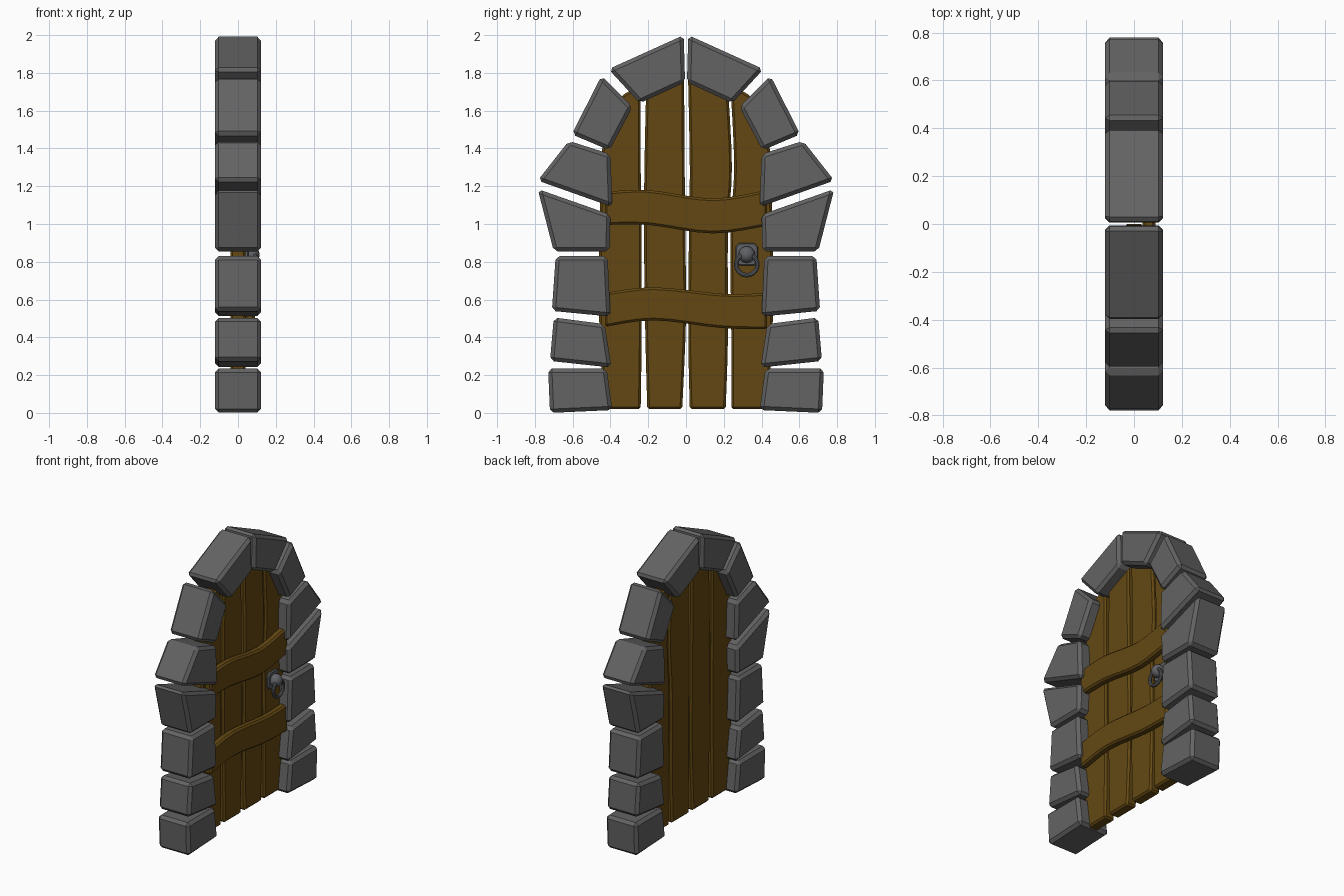
import bpy, bmesh, math
from mathutils import Matrix

if "Cube" in bpy.data.objects:
    bpy.data.objects.remove(bpy.data.objects["Cube"])


def material(name, rgb):
    m = bpy.data.materials.new(name)
    m.diffuse_color = (*rgb, 1)
    m.use_nodes = True
    m.node_tree.nodes["Principled BSDF"].inputs["Base Color"].default_value = m.diffuse_color
    return m


STONE = material("stone grey", (0.125, 0.125, 0.125))
WOOD = material("wood brown", (0.125, 0.064, 0.006))
IRON = material("iron grey", (0.115, 0.12, 0.13))


def prism(name, outline, x0, x1, mat, bevel):
    """Extrude a (y, z) outline from x0 to x1 and chamfer its sharp edges."""
    bm = bmesh.new()
    face = bm.faces.new([bm.verts.new((x0, y, z)) for y, z in outline])
    ext = bmesh.ops.extrude_face_region(bm, geom=[face])
    moved = [v for v in ext["geom"] if isinstance(v, bmesh.types.BMVert)]
    bmesh.ops.translate(bm, verts=moved, vec=(x1 - x0, 0, 0))
    bmesh.ops.recalc_face_normals(bm, faces=bm.faces)
    sharp = [e for e in bm.edges if e.calc_face_angle(0) > math.radians(30)]
    bmesh.ops.bevel(bm, geom=sharp, offset=bevel, offset_type='OFFSET',
                    segments=1, profile=0.5, affect='EDGES')
    bmesh.ops.recalc_face_normals(bm, faces=bm.faces)
    me = bpy.data.meshes.new(name)
    bm.to_mesh(me)
    bm.free()
    me.materials.append(mat)
    ob = bpy.data.objects.new(name, me)
    bpy.context.collection.objects.link(ob)
    return ob


def smooth_line(pts, steps=4):
    """Catmull-Rom resample of a short point list."""
    out = []
    for i in range(len(pts) - 1):
        p0, p1, p2 = pts[max(i - 1, 0)], pts[i], pts[i + 1]
        p3 = pts[min(i + 2, len(pts) - 1)]
        for s in range(steps):
            t = s / steps
            out.append(tuple(0.5 * (2 * b + (c - a) * t + (2 * a - 5 * b + 4 * c - d) * t * t
                                    + (3 * b - a - 3 * c + d) * t ** 3)
                             for a, b, c, d in zip(p0, p1, p2, p3)))
    return out + [pts[-1]]


# Arch stones, listed top to bottom, mirrored across y
stones = [
    [(0.012, 2.0), (0.41, 1.82), (0.245, 1.64), (0.005, 1.75)],
    [(0.447, 1.785), (0.605, 1.475), (0.405, 1.39), (0.283, 1.62)],
    [(0.62, 1.44), (0.785, 1.23), (0.39, 1.09), (0.40, 1.37)],
    [(0.785, 1.185), (0.70, 0.855), (0.405, 0.855), (0.40, 1.05)],
    [(0.415, 0.83), (0.69, 0.83), (0.71, 0.54), (0.40, 0.51)],
    [(0.43, 0.47), (0.70, 0.505), (0.72, 0.275), (0.395, 0.24)],
    [(0.42, 0.235), (0.73, 0.235), (0.72, 0.0), (0.39, 0.015)],
]
for i, quad in enumerate(stones):
    for side, label in ((1, "right"), (-1, "left")):
        prism(f"arch_stone_{label}_{i + 1}", [(side * y, z) for y, z in quad],
              -0.122, 0.122, STONE, 0.02)

# Door planks: left edge going up, right edge going up
planks = [
    ([(-0.43, 0.02), (-0.46, 0.5), (-0.455, 1.1), (-0.44, 1.42), (-0.34, 1.68)],
     [(-0.24, 0.02), (-0.235, 0.4), (-0.235, 1.0), (-0.24, 1.3), (-0.24, 1.74)]),
    ([(-0.205, 0.02), (-0.215, 0.4), (-0.222, 0.9), (-0.22, 1.3), (-0.21, 1.76)],
     [(-0.02, 0.02), (0.0, 0.5), (-0.003, 0.9), (-0.008, 1.4), (-0.01, 1.82)]),
    ([(0.02, 0.02), (0.012, 0.4), (0.015, 0.9), (0.02, 1.3), (0.01, 1.82)],
     [(0.21, 0.02), (0.222, 0.4), (0.222, 0.95), (0.243, 1.3), (0.22, 1.76)]),
    ([(0.24, 0.02), (0.24, 0.4), (0.235, 0.95), (0.255, 1.3), (0.235, 1.74)],
     [(0.43, 0.02), (0.46, 0.5), (0.455, 1.1), (0.44, 1.42), (0.34, 1.68)]),
]
for i, (left, right) in enumerate(planks):
    outline = smooth_line(left) + smooth_line(right)[::-1]
    prism(f"door_plank_{i + 1}", outline, -0.04, 0.04, WOOD, 0.012)

# Wavy cross bars on the +x side
bars = [
    ("upper_bar", [(-0.43, 1.17), (-0.2, 1.18), (0.14, 1.135), (0.43, 1.18)],
     [(-0.43, 0.995), (-0.2, 0.995), (0.14, 0.95), (0.43, 0.99)]),
    ("lower_bar", [(-0.43, 0.635), (-0.17, 0.665), (0.2, 0.63), (0.43, 0.635)],
     [(-0.43, 0.455), (-0.17, 0.49), (0.18, 0.45), (0.43, 0.443)]),
]
for name, top, bottom in bars:
    prism(name, smooth_line(top) + smooth_line(bottom)[::-1], 0.035, 0.09, WOOD, 0.012)

# Handle: chamfered plate, knob and hanging ring
HY = 0.322
w, c = 0.06, 0.02
plate = [(-w + c, w), (w - c, w), (w, w - c), (w, c - w),
         (w - c, -w), (c - w, -w), (-w, c - w), (-w, w - c)]
prism("handle_plate", [(HY + y, 0.84 + z) for y, z in plate], 0.035, 0.055, IRON, 0.006)


def finish(name):
    ob = bpy.context.object
    ob.name = name
    ob.data.materials.append(IRON)
    bpy.ops.object.shade_smooth_by_angle()


bpy.ops.mesh.primitive_uv_sphere_add(segments=20, ring_count=12, radius=0.044,
                                     location=(0.07, HY, 0.838))
finish("handle_knob")
bpy.ops.mesh.primitive_torus_add(major_segments=28, minor_segments=10, major_radius=0.056,
                                 minor_radius=0.012, location=(0.09, HY, 0.785),
                                 rotation=(0, math.radians(90), 0))
finish("handle_ring")
